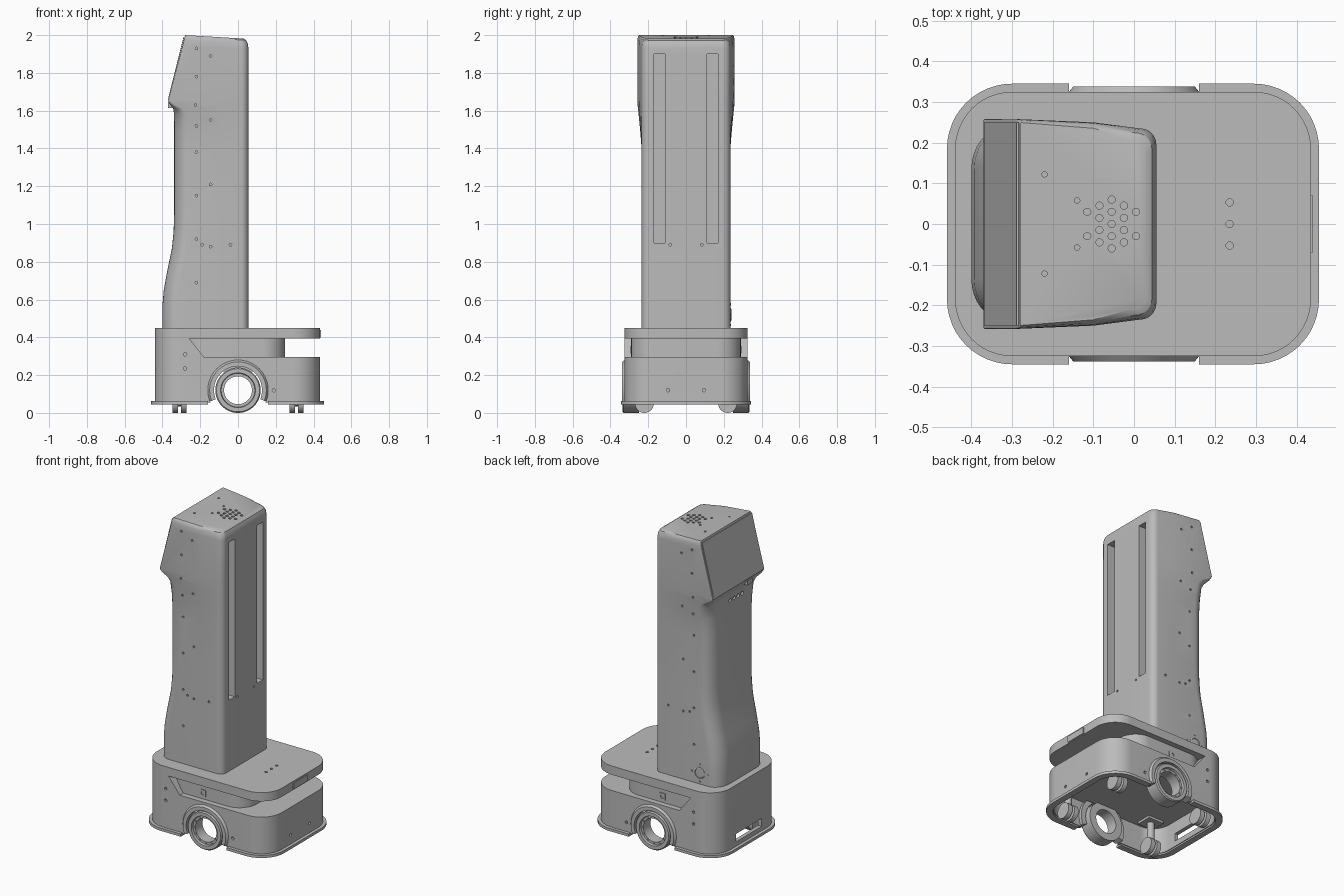
import bpy, bmesh
from math import sin, cos, pi, radians
from mathutils import Vector

if "Cube" in bpy.data.objects:
    bpy.data.objects.remove(bpy.data.objects["Cube"])


def material(name, rgb):
    m = bpy.data.materials.new(name)
    m.use_nodes = True
    m.diffuse_color = (*rgb, 1)
    m.node_tree.nodes["Principled BSDF"].inputs["Base Color"].default_value = (*rgb, 1)
    return m


GREY = material("light_grey", (0.5, 0.5, 0.5))


def finish(name, bm):
    bmesh.ops.recalc_face_normals(bm, faces=bm.faces)
    me = bpy.data.meshes.new(name)
    bm.to_mesh(me)
    bm.free()
    me.materials.append(GREY)
    ob = bpy.data.objects.new(name, me)
    bpy.context.collection.objects.link(ob)
    return ob


def place(a, b, t, axis):
    return {"x": (t, a, b), "y": (a, t, b), "z": (a, b, t)}[axis]


def add_prism(bm, pts, lo, hi, axis="z", bevel=0):
    low = [bm.verts.new(place(a, b, lo, axis)) for a, b in pts]
    top = [bm.verts.new(place(a, b, hi, axis)) for a, b in pts]
    bm.faces.new(low)
    cap = bm.faces.new(top)
    for i in range(len(pts)):
        j = (i + 1) % len(pts)
        bm.faces.new((low[i], low[j], top[j], top[i]))
    if bevel:
        bmesh.ops.bevel(bm, geom=list(cap.edges), offset=bevel, segments=3,
                        profile=0.5, affect="EDGES")


def prism(name, pts, lo, hi, axis="z", bevel=0):
    bm = bmesh.new()
    add_prism(bm, pts, lo, hi, axis, bevel)
    return finish(name, bm)


def rect(x0, x1, y0, y1):
    return [(x0, y0), (x1, y0), (x1, y1), (x0, y1)]


def circle(a, b, r, n=12):
    return [(a + r * cos(2 * pi * i / n), b + r * sin(2 * pi * i / n)) for i in range(n)]


def round_rect(x0, x1, h, r, n=12):
    pts = []
    for k, (cx, cy) in enumerate(((x1 - r, h - r), (x0 + r, h - r),
                                  (x0 + r, r - h), (x1 - r, r - h))):
        for i in range(n + 1):
            a = (k + i / n) * pi / 2
            pts.append((cx + r * cos(a), cy + r * sin(a)))
    return pts


def lathe(name, profile, centre, start=0, end=360, steps=56):
    """Turn a closed (radius, y) profile about the y axis."""
    bm = bmesh.new()
    full = end - start == 360
    rings = []
    for i in range(steps if full else steps + 1):
        a = radians(start + (end - start) * i / steps)
        rings.append([bm.verts.new(Vector(centre) + Vector((r * cos(a), y, r * sin(a))))
                      for r, y in profile])
    n = len(profile)
    for i in range(steps):
        p, q = rings[i], rings[(i + 1) % len(rings)]
        for j in range(n):
            k = (j + 1) % n
            bm.faces.new((p[j], p[k], q[k], q[j]))
    if not full:
        bm.faces.new(rings[0])
        bm.faces.new(rings[-1])
    return finish(name, bm)


def cut(ob, cutter):
    cutter.hide_render = True
    mod = ob.modifiers.new("cut", "BOOLEAN")
    mod.operation, mod.solver, mod.object = "DIFFERENCE", "EXACT", cutter
    bpy.context.view_layer.update()
    ob.data = bpy.data.meshes.new_from_object(
        ob.evaluated_get(bpy.context.evaluated_depsgraph_get()))
    ob.modifiers.clear()
    bpy.data.objects.remove(cutter)


# Base body: hollow underneath, slotted near the top, with wheel arches
base = prism("base_body", round_rect(-0.44, 0.435, 0.325, 0.14), 0.055, 0.45, bevel=0.012)
cut(base, prism("slot", [(-0.26, 0.395), (-0.18, 0.295), (0.6, 0.295), (0.6, 0.395)],
                -0.5, 0.5, "y"))
cut(base, prism("cavity", round_rect(-0.415, 0.41, 0.3, 0.115), 0, 0.22))
for s in (-1, 1):
    cut(base, prism("arch", circle(0, 0.12, 0.16, 48), s * 0.27, s * 0.4, "y"))
cut(base, prism("charge_port", rect(-0.13, 0.13, 0.09, 0.14), -0.6, -0.38, "x"))

bm = bmesh.new()
for y in (-0.053, 0, 0.053):
    add_prism(bm, circle(0.235, y, 0.009), 0.43, 0.5)
for s in (-1, 1):
    add_prism(bm, circle(s * 0.095, 0.12, 0.009), 0.42, 0.5, "x")
    for x, z in ((-0.28, 0.31), (-0.28, 0.235), (0.19, 0.12)):
        add_prism(bm, circle(x, z, 0.009), s * 0.31, s * 0.4, "y")
cut(base, finish("base_holes", bm))

prism("base_neck", round_rect(-0.3, 0.25, 0.29, 0.12), 0.29, 0.4)
prism("rear_bracket", rect(-0.07, 0.07, 0.4, 0.44), 0.43, 0.44, "x")

# Bumper skirt, interrupted at the wheels
skirt = prism("bumper_skirt", round_rect(-0.46, 0.455, 0.345, 0.16), 0.045, 0.062)
cut(skirt, prism("skirt_inside", round_rect(-0.42, 0.415, 0.305, 0.12), 0, 0.1))
cut(skirt, prism("skirt_gap", rect(-0.16, 0.16, -0.5, 0.5), 0, 0.1))

# Drive wheels, fenders and side sensor ports
for s, side in ((-1, "right"), (1, "left")):
    hub = (0, 0, 0.12)
    lathe(side + "_fender", [(0.127, s * 0.28), (0.16, s * 0.28), (0.16, s * 0.325),
                             (0.15, s * 0.338), (0.127, s * 0.338)], hub, -22, 202)
    lathe(side + "_drive_wheel", [(0.074, s * 0.25), (0.12, s * 0.25), (0.12, s * 0.33),
                                  (0.114, s * 0.337), (0.092, s * 0.337),
                                  (0.089, s * 0.322), (0.074, s * 0.322)], hub)
    bm = bmesh.new()
    for x, z in circle(0, 0.12, 0.082, 12):
        add_prism(bm, circle(x, z, 0.005, 8), s * 0.32, s * 0.327, "y")
    finish(side + "_wheel_bolts", bm)
    port = prism(side + "_side_port", rect(-0.06, -0.02, 0.315, 0.355),
                 s * 0.28, s * 0.295, "y")
    cut(port, prism("port_hole", circle(-0.04, 0.335, 0.013), s * 0.285, s * 0.3, "y"))

# Twin-wheel casters at the four corners
for x in (-0.31, 0.31):
    for y in (-0.22, 0.22):
        prism("caster_plate", rect(x - 0.055, x + 0.055, y - 0.05, y + 0.05), 0.205, 0.225)
        prism("caster_stem", circle(x, y, 0.022, 20), 0.04, 0.21)
        prism("caster_axle", circle(y, 0.05, 0.015, 16), x - 0.035, x + 0.035, "x")
        for d in (-0.022, 0.022):
            prism("caster_wheel", circle(y, 0.05, 0.05, 28), x + d - 0.015, x + d + 0.015, "x")


# Tower: lofted horizontal sections
def section(z, front, half, rx, ry, inset):
    back, hb, rb, n = 0.055 - inset, 0.235 - inset, 0.04, 8
    h = half - inset * 0.35
    pts = []
    for i in range(n + 1):
        a = i / n * pi / 2
        pts.append((back - rb + rb * cos(a), hb - rb + rb * sin(a)))
    pts.append((-0.1, 0.35 * hb + 0.65 * h))
    for i in range(n + 1):
        a = i / n * pi / 2
        pts.append((front + rx - rx * sin(a), h - ry + ry * cos(a)))
    pts += [(x, -y) for x, y in reversed(pts)]
    tilt = 0.06 if z > 1.9 else 0
    return [(x, y, z - tilt * max(0, x + 0.28)) for x, y in pts]


rows = [  # height, front x, half width, corner length, corner width, inset
    (0.44, -0.4, 0.235, 0.08, 0.1, 0), (0.57, -0.4, 0.235, 0.08, 0.1, 0),
    (0.65, -0.393, 0.235, 0.08, 0.1, 0), (0.75, -0.375, 0.235, 0.08, 0.1, 0),
    (0.87, -0.35, 0.235, 0.08, 0.1, 0), (0.96, -0.341, 0.235, 0.08, 0.1, 0),
    (1.05, -0.338, 0.235, 0.08, 0.1, 0), (1.4, -0.338, 0.235, 0.08, 0.1, 0),
    (1.5, -0.338, 0.243, 0.08, 0.1, 0), (1.58, -0.338, 0.251, 0.07, 0.09, 0),
    (1.61, -0.343, 0.254, 0.05, 0.06, 0), (1.635, -0.362, 0.257, 0.02, 0.02, 0),
    (1.655, -0.37, 0.258, 0.004, 0.004, 0), (1.95, -0.293, 0.258, 0.004, 0.004, 0),
    (1.975, -0.287, 0.258, 0.004, 0.004, 0.003),
    (1.992, -0.282, 0.258, 0.004, 0.004, 0.011), (2.0, -0.28, 0.258, 0.004, 0.004, 0.025)]
bm = bmesh.new()
rings = [[bm.verts.new(p) for p in section(*row)] for row in rows]
for p, q in zip(rings, rings[1:]):
    for i in range(len(p)):
        j = (i + 1) % len(p)
        bm.faces.new((p[i], p[j], q[j], q[i]))
bm.faces.new(rings[0])
bm.faces.new(rings[-1])
tower = finish("tower", bm)

# Tower openings: rear slits, top vents and screw holes
bm = bmesh.new()
for s in (-1, 1):
    add_prism(bm, rect(s * 0.14 - 0.03, s * 0.14 + 0.03, 0.9, 1.9), -0.2, 0.1, "x")
    add_prism(bm, circle(s * 0.083, 0.89, 0.007, 8), 0.04, 0.1, "x")
    for x, zs in ((-0.22, (0.69, 0.92, 1.15, 1.38, 1.52, 1.78, 1.93)),
                  (-0.145, (0.88, 1.21, 1.55, 1.89)), (-0.19, (0.89,)),
                  (-0.04, (0.89,)), (-0.225, (1.63,))):
        for z in zs:
            add_prism(bm, circle(x, z, 0.007, 8), s * 0.222, s * 0.3, "y")
    for x, y in ((-0.22, 0.122), (-0.14, 0.058)):
        add_prism(bm, circle(x, s * y, 0.007, 8), 1.96, 2.1)
for x, count in ((-0.115, 2), (-0.085, 4), (-0.055, 5), (-0.025, 4), (0.005, 2)):
    for i in range(count):
        gap = 0.06 if count == 2 else 0.03
        add_prism(bm, circle(x, (i - (count - 1) / 2) * gap, 0.009, 10), 1.95, 2.1)
for i in range(4):
    add_prism(bm, circle(0.04 - i * 0.04, 1.56, 0.012), -0.4, -0.325, "x")
cut(tower, finish("tower_holes", bm))

# Sloped display panel, scanner under it and side socket
prism("display_panel", [(-0.3655, 1.665), (-0.2845, 1.99), (-0.2885, 1.99), (-0.3695, 1.665)],
      -0.25, 0.25, "y")
prism("scanner", rect(-0.37, -0.32, 1.615, 1.645), -0.14, -0.085, "y")
lathe("side_socket", [(0.0, 0.22), (0.036, 0.22), (0.036, 0.238), (0.03, 0.24),
                      (0.028, 0.237), (0.0, 0.237)], (-0.26, 0, 0.52), steps=28)
for x, z in circle(-0.26, 0.52, 0.055, 4):
    prism("socket_screw", circle(x, z, 0.006, 8), 0.22, 0.239, "y")

# Smooth the curves and keep the edges sharp
bpy.ops.object.select_all(action="DESELECT")
for ob in bpy.context.collection.objects:
    if ob.type == "MESH":
        ob.select_set(True)
        bpy.context.view_layer.objects.active = ob
bpy.ops.object.shade_smooth_by_angle(angle=radians(30))
